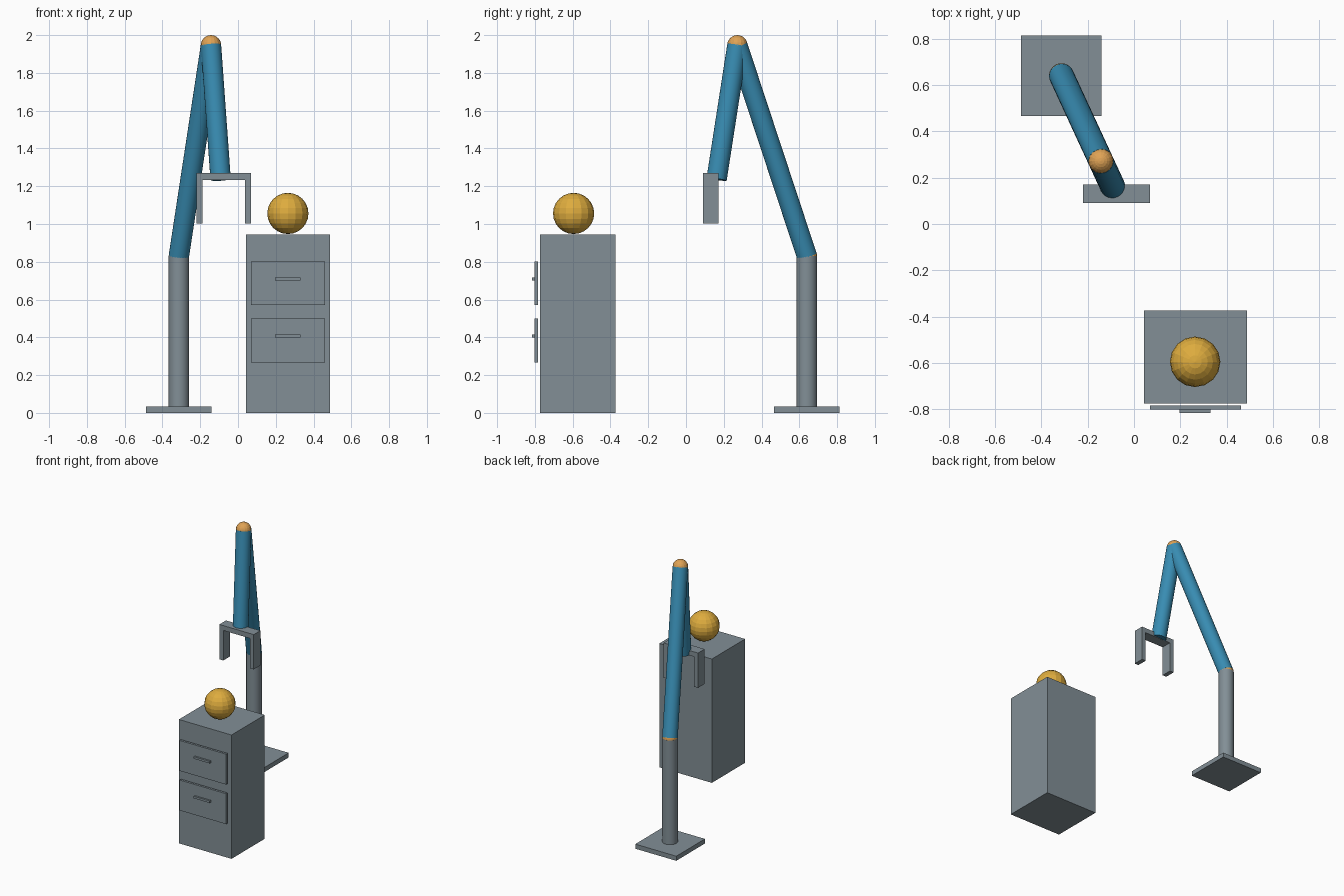
import bpy
from mathutils import Vector

if "Cube" in bpy.data.objects:
    bpy.data.objects.remove(bpy.data.objects["Cube"])


def material(name, rgb):
    # sRGB 0-255 to linear
    lin = [((c / 255 + 0.055) / 1.055) ** 2.4 for c in rgb]
    m = bpy.data.materials.new(name)
    m.diffuse_color = (*lin, 1)
    m.use_nodes = True
    m.node_tree.nodes["Principled BSDF"].inputs["Base Color"].default_value = m.diffuse_color
    return m


GREY = material("steel grey", (130, 143, 150))
BLUE = material("arm blue", (56, 140, 178))
ORANGE = material("joint orange", (224, 163, 85))
YELLOW = material("ball yellow", (222, 172, 62))


def finish(name, mat):
    ob = bpy.context.object
    ob.name = name
    ob.data.materials.append(mat)
    return ob


def box(name, x, y, z, mat=GREY):
    """Box from (min, max) ranges on each axis."""
    mid = [(a + b) / 2 for a, b in (x, y, z)]
    bpy.ops.mesh.primitive_cube_add(size=1, location=mid)
    ob = finish(name, mat)
    ob.scale = [b - a for a, b in (x, y, z)]
    bpy.ops.object.transform_apply(location=False, rotation=False, scale=True)


def rod(name, a, b, r, mat):
    """Cylinder between two points."""
    a, b = Vector(a), Vector(b)
    d = b - a
    bpy.ops.mesh.primitive_cylinder_add(vertices=24, radius=r, depth=d.length, location=(a + b) / 2)
    ob = finish(name, mat)
    ob.rotation_euler = d.to_track_quat('Z', 'Y').to_euler()
    bpy.ops.object.shade_smooth_by_angle(angle=0.6)


def ball(name, p, r, mat):
    bpy.ops.mesh.primitive_uv_sphere_add(segments=16, ring_count=12, radius=r, location=p)
    finish(name, mat)


# Arm: base plate, post, two links and joints
R = 0.054
shoulder = (-0.313, 0.64, 0.83)
elbow = (-0.143, 0.272, 1.946)
wrist = (-0.092, 0.162, 1.237)
box("base_plate", (-0.487, -0.141), (0.467, 0.813), (0, 0.035))
rod("post", (-0.313, 0.64, 0.035), shoulder, R, GREY)
rod("lower_arm", shoulder, elbow, R, BLUE)
rod("upper_arm", elbow, wrist, R, BLUE)
ball("shoulder_joint", shoulder, R, ORANGE)
ball("elbow_joint", elbow, R, ORANGE)

# Gripper: crossbar and two fingers
gy = (0.091, 0.171)
box("gripper_bar", (-0.221, 0.069), gy, (1.232, 1.269))
for side, x in (("left", -0.221), ("right", 0.036)):
    box(f"gripper_finger_{side}", (x, x + 0.033), gy, (1.003, 1.232))

# Cabinet with two drawers
box("cabinet", (0.043, 0.487), (-0.774, -0.373), (0, 0.945))
for i, z in enumerate((0.268, 0.57)):
    box(f"drawer_{i}", (0.068, 0.461), (-0.801, -0.784), (z, z + 0.232))
    box(f"drawer_handle_{i}", (0.197, 0.331), (-0.815, -0.801), (z + 0.132, z + 0.148))

# Ball resting on the cabinet
ball("ball", (0.264, -0.595, 1.056), 0.109, YELLOW)
